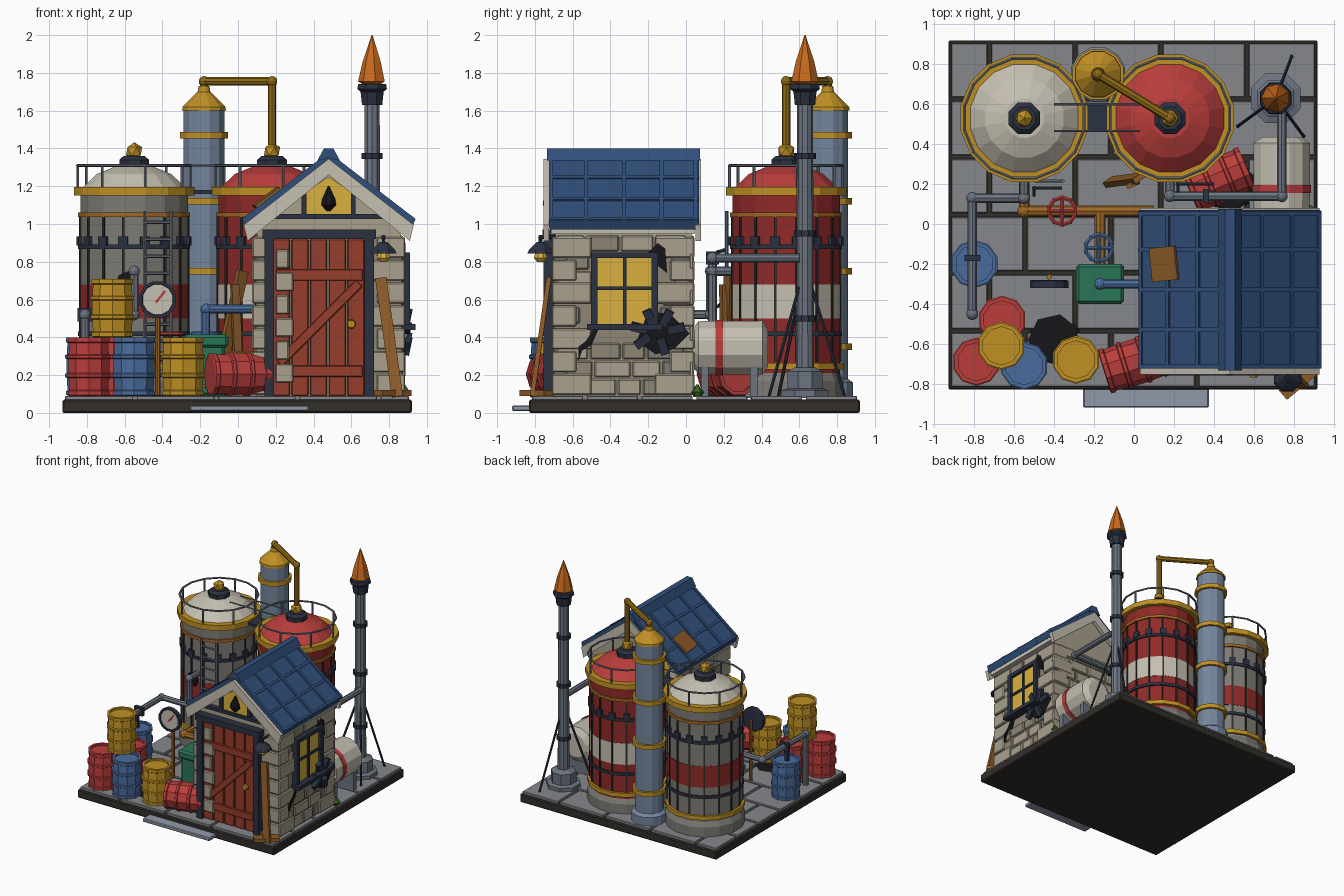
import bpy, bmesh, random
from math import pi, cos, sin, radians
from mathutils import Vector, Matrix, Euler

if "Cube" in bpy.data.objects:
    bpy.data.objects.remove(bpy.data.objects["Cube"])
random.seed(4)
COL = dict(red='B8403E', tankred='8E2E2C', door='94402F', gold='BE8F28', brass='8F6A1C', blue='4C6C9C', roof='34507A',
           white='C4BEB0', stone='A89F8C', stone2='8C8474', grey='7C7A74', steel='6C7480', dark='2E3442', black='1C1C1E',
           tile='85868A', slab='35322E', copper='A0682A', flame='C86A22', wood='8C5C2C', glass='D8B040', green='2E7458',
           column='74859C', leaf='3C6428', step='9098A8')
M = {}
def mat(k):
    if k not in M:
        M[k] = bpy.data.materials.new(k)
        rgb = [(int(COL[k][i:i+2], 16) / 255) ** 2.2 for i in (0, 2, 4)]
        M[k].diffuse_color = (*rgb, 1)
    return M[k]
def finish(name, bm, m):
    bmesh.ops.recalc_face_normals(bm, faces=bm.faces)
    me = bpy.data.meshes.new(name); bm.to_mesh(me); bm.free()
    me.materials.append(mat(m))
    o = bpy.data.objects.new(name, me); bpy.context.collection.objects.link(o)
    return o
def lathe(name, prof, m, n=16, loc=(0, 0, 0), rot=(0, 0, 0)):
    bm = bmesh.new()
    rings = [[bm.verts.new((r*cos(2*pi*(i+.5)/n), r*sin(2*pi*(i+.5)/n), z)) for i in range(n)] for r, z in prof]
    for a, b in zip(rings, rings[1:]):
        for i in range(n):
            bm.faces.new((a[i], a[(i+1) % n], b[(i+1) % n], b[i]))
    bm.faces.new(rings[0]); bm.faces.new(rings[-1])
    bm.transform(Matrix.Translation(loc) @ Euler(rot).to_matrix().to_4x4())
    return finish(name, bm, m)
def ring(name, r, z0, z1, m, loc, n=16, t=.03):
    return lathe(name, [(r-t, z0), (r, z0), (r, z1), (r-t, z1)], m, n, loc)
def boxes(name, items, m, bevel=0):
    # items: (centre, size[, rotation])
    bm = bmesh.new()
    for it in items:
        rot = Euler(it[2] if len(it) > 2 else (0, 0, 0)).to_matrix().to_4x4()
        bmesh.ops.create_cube(bm, size=1, matrix=Matrix.Translation(it[0]) @ rot @ Matrix.Diagonal((*it[1], 1)))
    if bevel:
        bmesh.ops.bevel(bm, geom=bm.edges[:], offset=bevel, segments=1, affect='EDGES')
    return finish(name, bm, m)
def tubes(name, paths, r, m, n=8, joint=1.3):
    # straight pipe runs with round elbows
    bm = bmesh.new()
    for p in paths:
        p = [Vector(q) for q in p]
        for a, b in zip(p, p[1:]):
            q = (b-a).to_track_quat('Z', 'Y').to_matrix().to_4x4()
            bmesh.ops.create_cone(bm, cap_ends=True, segments=n, radius1=r, radius2=r, depth=(b-a).length,
                                  matrix=Matrix.Translation((a+b)/2) @ q)
        for q in p[1:-1]:
            bmesh.ops.create_icosphere(bm, subdivisions=2, radius=r*joint, matrix=Matrix.Translation(q))
    return finish(name, bm, m)
def prism(name, pts, y0, y1, m, M4=None):
    bm = bmesh.new()
    f = bm.faces.new([bm.verts.new((x, y0, z)) for x, z in pts])
    g = bmesh.ops.extrude_face_region(bm, geom=[f])['geom']
    bmesh.ops.translate(bm, verts=[v for v in g if isinstance(v, bmesh.types.BMVert)], vec=(0, y1-y0, 0))
    if M4: bm.transform(M4)
    return finish(name, bm, m)
def circle(c, r, z, n=16):
    return [(c[0]+r*cos(2*pi*(i+.5)/n), c[1]+r*sin(2*pi*(i+.5)/n), z) for i in range(n+1)]

# base slab, paving and front step
boxes('base_slab', [((-.005, .045, .035), (1.85, 1.75, .07))], 'slab', .008)
tiles = []
for k in range(6):
    y0 = -.825 + k*.29
    xs = [-.925] + [-.925 + .43*j + (.2 if k % 2 else .38) for j in range(4)] + [.915]
    tiles += [(((a+b)/2, y0+.145, .075), (b-a-.02, .27, .03)) for a, b in zip(xs, xs[1:]) if b-a > .05]
boxes('paving_tiles', tiles, 'tile', .004)
boxes('front_step', [((.06, -.86, .025), (.63, .12, .03))], 'step', .006)

# storage tanks
def tank(n, c, body, band):
    c = (*c, 0)
    lathe(n+'_foot', [(.31, .08), (.31, .17), (.29, .21)], 'grey', 16, c)
    lathe(n+'_lower', [(.29, .2), (.29, .5)], body, 16, c)
    lathe(n+'_band', [(.293, .5), (.293, .68)], band, 16, c)
    lathe(n+'_upper', [(.29, .68), (.29, 1.17)], body, 16, c)
    lathe(n+'_dome', [(.3, 1.17), (.27, 1.2), (.2, 1.265), (.1, 1.305)], 'white' if body == 'grey' else 'red', 16, c)
    ring(n+'_top_rim', .325, 1.15, 1.195, 'gold', c)
    ring(n+'_bottom_rim', .31, .23, .265, 'gold', c)
    for z in (.42, .88, 1.05):
        ring(n+'_hoop', .302, z-.012, z+.012, 'copper' if z > 1 else 'dark', c)
    angs = [2*pi*i/16 + pi/16 for i in range(16)]
    boxes(n+'_seams', [((c[0]+.289*cos(a), c[1]+.289*sin(a), .66), (.016, .013, .78), (0, 0, a)) for a in angs], 'slab')
    boxes(n+'_brackets', [((c[0]+.295*cos(a), c[1]+.295*sin(a), .91), (.02, .05, .05), (0, 0, a)) for a in angs], 'dark')
    lathe(n+'_hatch', [(.085, 1.29), (.085, 1.34), (.06, 1.36)], 'dark', 8, c)
    bm = bmesh.new()
    bmesh.ops.create_icosphere(bm, subdivisions=1, radius=.048, matrix=Matrix.Translation((c[0], c[1], 1.385)))
    finish(n+'_hatch_knob', bm, 'gold')
    posts = [((c[0]+.305*cos(a), c[1]+.305*sin(a), 1.18), (c[0]+.305*cos(a), c[1]+.305*sin(a), 1.31)) for a in angs[::2]]
    tubes(n+'_railing', [circle(c, .305, 1.31)] + posts, .008, 'steel', 6, 1)
tank('pale_tank', (-.55, .53), 'grey', 'tankred')
tank('red_tank', (.18, .53), 'tankred', 'white')
boxes('walkway', [((-.185, .53, 1.17), (.14, .13, .02))], 'dark')
tubes('walkway_rails', [[(-.4, y, 1.31), (.03, y, 1.31)] for y in (.465, .6)], .006, 'steel', 6)
tubes('ladder', [[(x, .215, .12), (x, .215, 1.07)] for x in (-.495, -.355)] +
      [[(-.495, .215, .2+.09*i), (-.355, .215, .2+.09*i)] for i in range(10)], .009, 'steel', 6)
prism('tank_scorch', [(-.65, .68), (-.63, .73), (-.58, .75), (-.54, .7), (-.56, .64)], .222, .26, 'black')

# distillation column and gold transfer pipe
c = (-.18, .75, 0)
lathe('column', [(.14, .08), (.14, .16), (.112, .18), (.112, 1.6)], 'column', 12, c)
lathe('column_cone', [(.12, 1.6), (.118, 1.62), (.035, 1.7), (.03, 1.73)], 'gold', 12, c)
for z in (.35, .75, 1.12, 1.47):
    ring('column_ring', .132, z-.018, z+.018, 'gold', c, 12)
tubes('transfer_pipe', [[(-.18, .75, 1.68), (-.18, .75, 1.755), (.18, .53, 1.755), (.18, .53, 1.37)]], .022, 'brass')

# flare stack
c = (.71, .63, 0)
lathe('flare_foot', [(.135, .08), (.135, .12), (.1, .13), (.1, .22), (.06, .24)], 'steel', 8, c)
lathe('flare_pole', [(.048, .2), (.042, 1.65)], 'steel', 10, c)
for z in (.5, .95, 1.36):
    ring('flare_ring', .058, z-.015, z+.015, 'dark', c, 10, .02)
lathe('flare_collar', [(.058, 1.63), (.066, 1.7), (.085, 1.715), (.08, 1.74), (.05, 1.74)], 'dark', 8, c)
lathe('flare_flame', [(.05, 1.74), (.074, 1.755), (.05, 1.86), (.003, 2.0)], 'flame', 7, c)
tubes('flare_struts', [[(.71, .63, .78), p] for p in ((.79, .84, .09), (.52, .49, .09), (.85, .44, .09))], .009, 'dark', 6)

# shed walls with courses of stone
boxes('shed_walls', [((.48, -.335, .5), (.77, .73, .86))], 'stone2')
prism('shed_gables', [(.1, .93), (.86, .93), (.86, 1.03), (.48, 1.31), (.1, 1.03)], -.69, .03, 'stone')
S = {'stone': [], 'stone2': [], 'grey': []}
for k in range(9):
    z, h = .09+.095*k+.047, .085
    y = -.69 + (.05 if k % 2 else 0)
    while y < -.02:
        w = min(random.uniform(.13, .22), .03-y)
        for x in (.098, .862):
            if x < .5 or not (y+w > -.49 and y < -.16 and .42 < z < .86):
                S[random.choice(['stone', 'stone', 'stone2', 'grey'])].append(((x, y+w/2, z), (.025, w-.012, h)))
        y += w
    for i in range(4):
        S['stone'].append(((.2+.19*i+(.03 if k % 2 else -.03), .03, z), (.175, .025, h)))
for k in range(7):
    z, lx, ly = .15+.121*k, (.15 if k % 2 else .1), (.13 if k % 2 else .21)
    for x, s in ((.075, 1), (.885, -1)):
        for y, t in ((-.71, 1), (.045, -1)):
            wx = lx+.05 if s < 0 else .08
            S['stone'].append(((x+s*wx/2, y+t*ly/2, z), (wx, ly, .11)))
    if k < 6: S['stone'].append(((.235 if k % 2 else .245, -.735, z+.06), (.07 if k % 2 else .095, .03, .1)))
for k, v in S.items():
    boxes('wall_blocks_'+k, v, k, .007)

# shed roof
def chev(w, d, t, cx=.48, top=1.365):
    e = top-d
    return [(cx-w, e), (cx, top), (cx+w, e), (cx+w-.02, e-t), (cx, top-t), (cx-w+.02, e-t)]
prism('roof', chev(.455, .35, .045), -.72, .07, 'roof')
for y in (-.715, -.53, -.33, -.13, .05):
    prism('roof_rib', chev(.46, .353, .05, top=1.38), y-.01, y+.012, 'roof')
boxes('roof_laps', [((.48+s*.455*f, -.325, 1.367-.35*f), (.02, .78, .016), (0, s*.655, 0)) for s in (-1, 1) for f in (.35, .68, .98)], 'roof')
prism('ridge_cap', [(.42, 1.335), (.455, 1.4), (.505, 1.4), (.54, 1.335), (.48, 1.35)], -.735, .075, 'roof')
for y in (-.755, .05):
    prism('barge_board', chev(.45, .35, .085, top=1.345), y, y+.03, 'white')
boxes('eave_boards', [((x, -.335, .965), (.04, .76, .035)) for x in (.075, .885)], 'white')
prism('gable_panel', [(.36, 1.05), (.6, 1.05), (.6, 1.17), (.48, 1.25), (.36, 1.17)], -.715, -.68, 'glass')
boxes('gable_trim', [((.48, -.71, 1.04), (.7, .05, .025)), ((.35, -.71, 1.1), (.025, .05, .12)), ((.61, -.71, 1.1), (.025, .05, .12))], 'dark')
lathe('gable_drop', [(.012, 1.07), (.042, 1.1), (.038, 1.13), (.004, 1.2)], 'black', 8, (.48, -.72, 0))
boxes('roof_patch', [((.15, -.2, 1.14), (.16, .17, .015), (0, -.655, .1))], 'wood')

# door
boxes('door_frame', [((.165, -.725, .51), (.05, .06, .85)), ((.695, -.725, .51), (.05, .06, .85)), ((.43, -.725, .945), (.6, .07, .05))], 'dark')
boxes('door_planks', [((.23+.0985*i, -.715, .505), (.09, .03, .83)) for i in range(5)], 'door', .005)
boxes('door_braces', [((.43, -.735, z), (.46, .02, .06)) for z in (.22, .73)] + [((.43, -.735, .475), (.6, .018, .05), (0, -radians(45), 0))], 'door', .004)
lathe('door_knob', [(.012, 0), (.025, .015), (.02, .035)], 'gold', 8, (.6, -.735, .47), (pi/2, 0, 0))

# side window with damage around it
boxes('window_glass', [((.87, -.325, .65), (.03, .3, .36))], 'glass')
boxes('window_frame', [((.885, y, .65), (.05, .035, .4)) for y in (-.485, -.165)] + [((.885, -.325, .835), (.05, .35, .03)),
      ((.9, -.325, .455), (.08, .4, .03)), ((.885, -.325, .65), (.025, .018, .36)), ((.885, -.325, .66), (.025, .32, .018))], 'dark')
SIDE = Matrix.Rotation(pi/2, 4, 'Z')   # maps profile x to wall y
for n, p in (('wall_hole', [(-.26, .38), (-.2, .54), (-.08, .52), (.02, .42), (-.06, .34), (-.16, .31)]), ('wall_hole_upper', [(-.2, .85), (-.15, .9), (-.11, .87), (-.1, .74), (-.15, .78)]),
             ('wall_crack', [(-.57, .27), (-.55, .33), (-.5, .36), (-.46, .45), (-.48, .46), (-.53, .38), (-.57, .35)])):
    prism(n, p, -.888, -.86, 'black', SIDE)
boxes('hole_shards', [((.9, -.15+.1*cos(a), .43+.08*sin(a)), (.03, .09, .045), (a, .2, 0)) for a in (.2, 1.1, 2, 2.9, 3.8, 5)], 'dark')

# wall lamp
tubes('lamp_arm', [[(.77, -.68, .93), (.77, -.77, .93), (.77, -.77, .88)]], .01, 'dark', 6)
lathe('lamp_shade', [(.075, .845), (.065, .865), (.02, .905)], 'dark', 8, (.77, -.77, 0))
lathe('lamp_bulb', [(.02, .8), (.038, .82), (.03, .85)], 'glass', 8, (.77, -.77, 0))

# barrels
def barrel(n, loc, m, rot=(0, 0, 0)):
    p = [(.1, 0), (.115, .005), (.115, .025), (.108, .03), (.112, .095), (.121, .1), (.121, .115), (.114, .12), (.114, .195),
         (.121, .2), (.121, .215), (.112, .22), (.108, .28), (.115, .285), (.115, .31), (.095, .31), (.095, .295)]
    lathe(n, p, m, 10, loc, rot)
for i, (x, y, z, m) in enumerate([(-.79, -.69, .09, 'red'), (-.55, -.71, .09, 'blue'), (-.29, -.68, .09, 'gold'), (-.66, -.48, .09, 'red'),
                                  (-.665, -.61, .4, 'gold'), (-.8, -.2, .09, 'blue')]):
    barrel('barrel_%d' % i, (x, y, z), m)
barrel('fallen_barrel_front', (-.15, -.74, .205), 'red', (0, pi/2, .3))
barrel('fallen_barrel_back', (.28, .16, .205), 'red', (0, pi/2, .4))

# horizontal pressure tank
R = (-pi/2, 0, 0)
lathe('pressure_tank', [(.1, 0), (.145, .03), (.148, .37), (.1, .4)], 'white', 12, (.74, .035, .345), R)
lathe('pressure_tank_band', [(.13, .12), (.152, .12), (.152, .16), (.13, .16)], 'red', 12, (.74, .035, .345), R)
boxes('pressure_tank_legs', [((.74, y, .16), (.22, .04, .17)) for y in (.1, .36)], 'steel')

# grey pipework
tubes('flare_pipe', [[(.18, .28, .75), (.18, .14, .75), (.18, .14, .82), (.74, .14, .82), (.74, .6, .82)], [(.18, .14, .78), (.18, .14, .09)]], .024, 'steel')
tubes('left_pipe', [[(-.55, .28, .75), (-.55, .13, .75), (-.55, .13, .52), (-.81, .13, .52), (-.81, -.45, .52), (-.81, -.45, .09)]], .024, 'steel')
boxes('pipe_clamps', [((-.81, -.17, .52), (.08, .03, .07)), ((.36, .14, .82), (.03, .07, .07)), ((-.81, -.2, .45), (.03, .03, .12))], 'dark')
tubes('pipe_levers', [[(-.5, .14, .55), (-.5, .18, .57), (-.36, .18, .57)], [(.22, .16, .85), (.22, .2, .86), (.4, .2, .86)]], .009, 'dark', 6)

# copper feed pipe, valves, pump
tubes('feed_pipe', [[(-.55, .25, .3), (-.55, .065, .3), (.1, .065, .3)], [(-.17, .065, .3), (-.17, -.25, .3)]], .027, 'copper')
for n, (x, y, m) in {'red_valve': (-.36, .065, 'red'), 'blue_valve': (-.175, -.12, 'blue')}.items():
    tubes(n+'_stem', [[(x, y, .28), (x, y, .43)]], .013, 'dark')
    tubes(n+'_wheel', [circle((x, y), .068, .42, 10), [(x-.068, y, .42), (x+.068, y, .42)], [(x, y-.068, .42), (x, y+.068, .42)]], .011, m, 6, 1)
boxes('pump', [((-.17, -.3, .24), (.2, .17, .3)), ((-.17, -.3, .38), (.24, .2, .07)), ((-.17, -.3, .12), (.24, .2, .06))], 'green', .015)
tubes('pump_outlet', [[(-.17, -.3, .41), (-.17, -.3, .55), (.1, -.3, .55)]], .023, 'blue')

# pressure gauge
g = (-.425, -.28, .6)
lathe('gauge_case', [(.09, 0), (.1, .005), (.1, .04), (.085, .04), (.08, .03)], 'dark', 12, g, (pi/2, 0, 0))
lathe('gauge_face', [(.082, .02), (.082, .034)], 'white', 12, g, (pi/2, 0, 0))
boxes('gauge_needle', [((-.41, -.318, .615), (.08, .006, .012), (0, -.9, 0))], 'red')
tubes('gauge_post', [[(-.425, -.265, .6), (-.425, -.265, .09)]], .014, 'copper')

# loose planks, oil and a weed
boxes('loose_planks', [((.8, -.77, .4), (.06, .025, .64), (-.14, -.14, 0)), ((.82, -.79, .105), (.2, .07, .03), (0, 0, .7)),
      ((.8, -.74, .1), (.18, .06, .025), (0, 0, -.5)), ((-.05, .22, .42), (.06, .03, .68), (.1, .2, .6)), ((-.005, .2, .38), (.045, .025, .6), (0, -.04, .4))], 'wood')
for n, x, y in (('oil_spill_front', -.4, -.58), ('oil_spill_back', .48, .19)):
    lathe(n, [(.14, .085), (.12, .096)], 'black', 7, (x, y, 0))
lathe('weed', [(.02, .085), (.035, .11), (.005, .15)], 'leaf', 6, (.88, .06, 0))

for m in bpy.data.materials:
    if m.users and not m.is_grease_pencil:
        m.use_nodes = True
        m.node_tree.nodes["Principled BSDF"].inputs["Base Color"].default_value = m.diffuse_color
